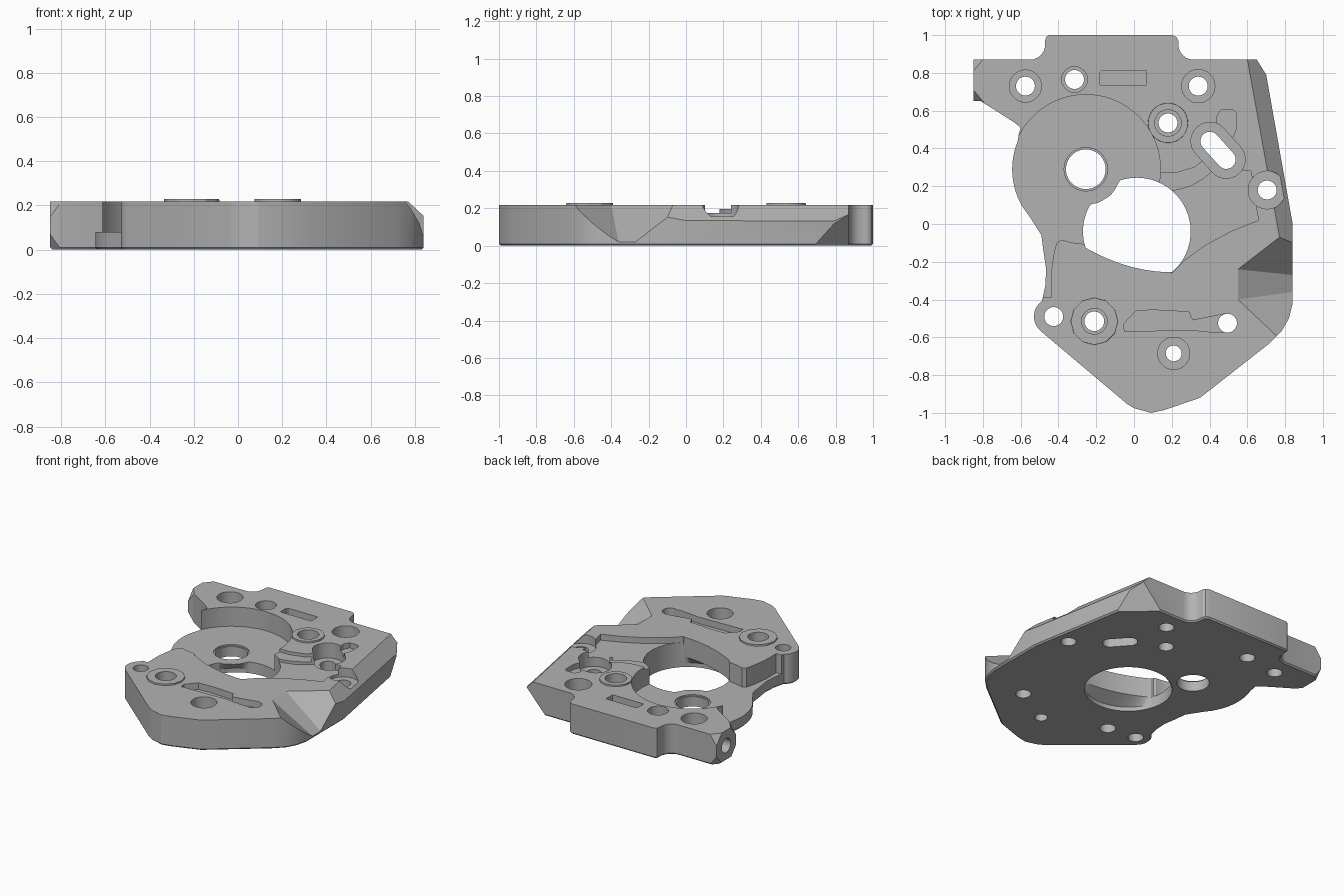
import bpy, bmesh, math
from mathutils import Vector

if "Cube" in bpy.data.objects:
    bpy.data.objects.remove(bpy.data.objects["Cube"])

TOP = 0.217
FLOOR = 0.08

grey = bpy.data.materials.new("machined_grey")
grey.diffuse_color = (0.45, 0.45, 0.45, 1)
grey.use_nodes = True
grey.node_tree.nodes["Principled BSDF"].inputs["Base Color"].default_value = grey.diffuse_color


def to_object(bm, name):
    bmesh.ops.recalc_face_normals(bm, faces=bm.faces[:])
    me = bpy.data.meshes.new(name)
    bm.to_mesh(me)
    bm.free()
    me.materials.append(grey)
    ob = bpy.data.objects.new(name, me)
    bpy.context.collection.objects.link(ob)
    return ob


def loft(name, rings):
    """Closed solid through rings of equal point count."""
    bm = bmesh.new()
    vs = [[bm.verts.new(p) for p in r] for r in rings]
    n = len(vs[0])
    for a, b in zip(vs, vs[1:]):
        for i in range(n):
            j = (i + 1) % n
            bm.faces.new((a[i], a[j], b[j], b[i]))
    bm.faces.new(vs[0][::-1])
    bm.faces.new(vs[-1])
    return to_object(bm, name)


def prism(name, pts, z0, z1):
    return loft(name, [[(x, y, z) for x, y in pts] for z in (z0, z1)])


def hull(name, pts):
    bm = bmesh.new()
    for p in pts:
        bm.verts.new(p)
    bmesh.ops.convex_hull(bm, input=bm.verts[:])
    return to_object(bm, name)


def arc(cx, cy, r, a0, a1, n):
    return [(cx + r * math.cos(math.radians(a0 + (a1 - a0) * i / n)),
             cy + r * math.sin(math.radians(a0 + (a1 - a0) * i / n))) for i in range(n + 1)]


def circle(cx, cy, r, n=40):
    return arc(cx, cy, r, 0, 360, n)[:-1]


def capsule(cx, cy, half, r, ang):
    a = math.radians(ang)
    dx, dy = half * math.cos(a), half * math.sin(a)
    return (arc(cx + dx, cy + dy, r, ang - 90, ang + 90, 14)
            + arc(cx - dx, cy - dy, r, ang + 90, ang + 270, 14))


def boolean(tool, op='DIFFERENCE'):
    bpy.context.view_layer.objects.active = plate
    m = plate.modifiers.new("op", 'BOOLEAN')
    m.operation, m.solver, m.object = op, 'EXACT', tool
    bpy.ops.object.modifier_apply(modifier=m.name)
    bpy.data.objects.remove(tool)


def cut(pts, z0, z1=0.4):
    boolean(prism("cutter", pts, z0, z1))


def corner_cut(corner, ends):
    """Slice a corner off along the plane through three points."""
    c, ps = Vector(corner), [Vector(p) for p in ends]
    g = sum(ps, Vector()) / 3
    boolean(hull("cutter", [g + (p - g) * 2 for p in ps] + [c + (c - g) * 2]))


# Plate outline, clockwise from the back tab
outline = [(-0.45, 1.0), (0.2, 1.0), (0.225, 0.99), (0.235, 0.97)]
outline += arc(0.315, 0.95, 0.08, 180, 270, 6)
outline += [(0.65, 0.87), (0.70, 0.79), (0.84, 0.0), (0.84, -0.42), (0.82, -0.5), (0.78, -0.57),
            (0.72, -0.63), (0.35, -0.92), (0.16, -0.985), (0.09, -1.0), (0.0, -0.975), (-0.04, -0.95)]
outline += arc(-0.43, -0.49, 0.1, 230, 320, 0.5 and 1)[:1]
outline += arc(-0.43, -0.49, 0.1, 220, 125, 8)
outline += [(-0.47, -0.33), (-0.465, -0.24), (-0.48, -0.14), (-0.49, -0.06), (-0.515, -0.02), (-0.55, 0.035)]
outline += arc(-0.255, 0.29, 0.39, 210, 158, 12)
outline += [(-0.61, 0.475), (-0.60, 0.51), (-0.63, 0.535), (-0.81, 0.65), (-0.85, 0.65), (-0.85, 0.87)]
outline += arc(-0.55, 0.95, 0.08, 270, 360, 6)
outline += [(-0.47, 0.97), (-0.465, 0.99)]
plate = prism("mounting_plate", outline, 0, TOP)

# Thin bevel around the underside
bm = bmesh.new()
bm.from_mesh(plate.data)
edges = [e for e in bm.edges if all(v.co.z < 0.001 for v in e.verts)]
bmesh.ops.bevel(bm, geom=edges, offset=0.01, segments=1, affect='EDGES')
bm.to_mesh(plate.data)
bm.free()

# Raised pads
for x, y, r, n in [(-0.21, -0.515, 0.13, 12), (0.18, 0.535, 0.11, 40)]:
    boolean(loft("pad", [[(px, py, 0.15) for px, py in circle(x, y, r, n)],
                         [(px, py, 0.228) for px, py in circle(x, y, r - 0.005, n)]]), 'UNION')

# Chamfer along the right side
rows = []
for x, y in [(0.564, 1.07), (0.79, -0.18)]:
    rows.append([(x - 0.1, y, TOP + 0.1), (x + 0.3, y, TOP - 0.3), (x + 0.3, y, 0.5), (x - 0.1, y, 0.5)])
boolean(loft("cutter", rows))

# Valley notch on the right side
pts = []
for a, b, c in [((0.55, -0.24, TOP), (0.84, -0.27, 0.02), (0.77, -0.07, TOP)),
                ((0.55, -0.40, TOP), (0.84, -0.36, 0.02), (0.72, -0.56, TOP))]:
    a, b, c = Vector(a), Vector(b), Vector(c)
    for p in (a, a + (b - a) * 1.4, a + (c - a) * 1.4):
        pts += [p, Vector((p.x, p.y, 0.4))]
boolean(hull("cutter", pts))

# Cut corners: lower back right, then the four corners of the left end
corner_cut((0.70, 0.87, 0), [(0.725, 0.68, 0), (0.65, 0.87, 0.165), (0.5, 0.87, 0)])
for y, s in [(0.87, -1), (0.65, 1)]:
    for z, t in [(0, 1), (TOP, -1)]:
        corner_cut((-0.85, y, z), [(-0.80, y, z), (-0.85, y + s * 0.06, z), (-0.85, y, z + t * 0.07)])

# Blind hole in the left end
boolean(loft("cutter", [[(x, 0.76 + u, 0.108 + v) for u, v in circle(0, 0, 0.05, 24)] for x in (-0.95, -0.7)]))

# Deep round recess, its lower left extension and the shallow right recess
cut(circle(-0.255, 0.29, 0.395, 72), FLOOR)
cut([(-0.7, -0.39), (-0.44, -0.39), (-0.44, -0.265), (-0.425, -0.16), (-0.41, -0.1), (-0.38, -0.08),
     (-0.29, -0.095), (-0.2, -0.15), (0.0, -0.1), (0.0, 0.1), (-0.7, 0.1)], FLOOR)
cut([(0.05, 0.18), (0.14, 0.18), (0.22, 0.178), (0.30, 0.2), (0.37, 0.24), (0.44, 0.3), (0.62, 0.28), (0.64, 0.12),
     (0.66, 0.02), (0.52, -0.035), (0.38, -0.11), (0.27, -0.19), (0.2, -0.26), (0.05, -0.1)], 0.175)
cut([(0.125, 0.27), (0.22, 0.27), (0.32, 0.3), (0.40, 0.36), (0.46, 0.33), (0.37, 0.235),
     (0.30, 0.195), (0.22, 0.17), (0.125, 0.175)], 0.195)

# Main bore: round below, with an overhang and a lobe higher up
low, high = [], []
for x, y in circle(0.015, -0.04, 0.285, 80):
    low.append((x, y))
    hx, hy = x, y
    while math.hypot(hx + 0.255, hy - 0.29) < 0.185:
        hx, hy = 0.015 + (hx - 0.015) * 0.98, -0.04 + (hy + 0.04) * 0.98
    chord = -0.255 + 0.62 * max(0.0, 0.2 - x) ** 2
    high.append((hx, max(hy, chord)))
boolean(loft("cutter", [[(x, y, z) for x, y in r]
                        for r, z in [(low, -0.1), (low, 0.03), (high, 0.077), (high, 0.4)]]))

# Through holes with optional counterbores: x, y, hole radius, counterbore radius, floor height
for x, y, r, cr, z in [(-0.575, 0.73, 0.05, 0.085, 0.10), (-0.315, 0.765, 0.05, 0.068, 0.12),
                       (0.34, 0.73, 0.05, 0.088, 0.10), (0.18, 0.535, 0.05, 0.07, 0.16),
                       (0.705, 0.18, 0.05, 0.1, 0.155), (0.21, -0.685, 0.042, 0.085, 0.10),
                       (-0.21, -0.515, 0.052, 0.068, 0.16), (-0.255, 0.29, 0.105, 0.115, 0.07),
                       (-0.425, -0.49, 0.05, 0, 0), (0.495, -0.525, 0.05, 0, 0)]:
    if cr:
        cut(circle(x, y, cr), z)
    cut(circle(x, y, r), -0.1)

# Slanted slot with a counterbore
cut(capsule(0.445, 0.39, 0.065, 0.1, -48), 0.11)
cut(capsule(0.445, 0.39, 0.065, 0.05, -48), -0.1)

# Shallow pockets
cut([(-0.18, 0.735), (0.065, 0.735), (0.065, 0.81), (-0.17, 0.81), (-0.18, 0.8)], 0.17)
cut([(0.44, 0.45), (0.52, 0.45), (0.54, 0.5), (0.54, 0.59), (0.52, 0.605), (0.46, 0.605), (0.44, 0.57)], 0.18)
cut([(-0.055, -0.53), (0.01, -0.46), (0.1, -0.455), (0.29, -0.465), (0.31, -0.51), (0.48, -0.476),
     (0.48, -0.572), (0.44, -0.575), (0.29, -0.56), (-0.05, -0.57)], 0.17)

# Smooth curved walls, crisp edges
bpy.ops.object.select_all(action='DESELECT')
plate.select_set(True)
bpy.context.view_layer.objects.active = plate
bpy.ops.object.shade_smooth_by_angle(angle=math.radians(25))
